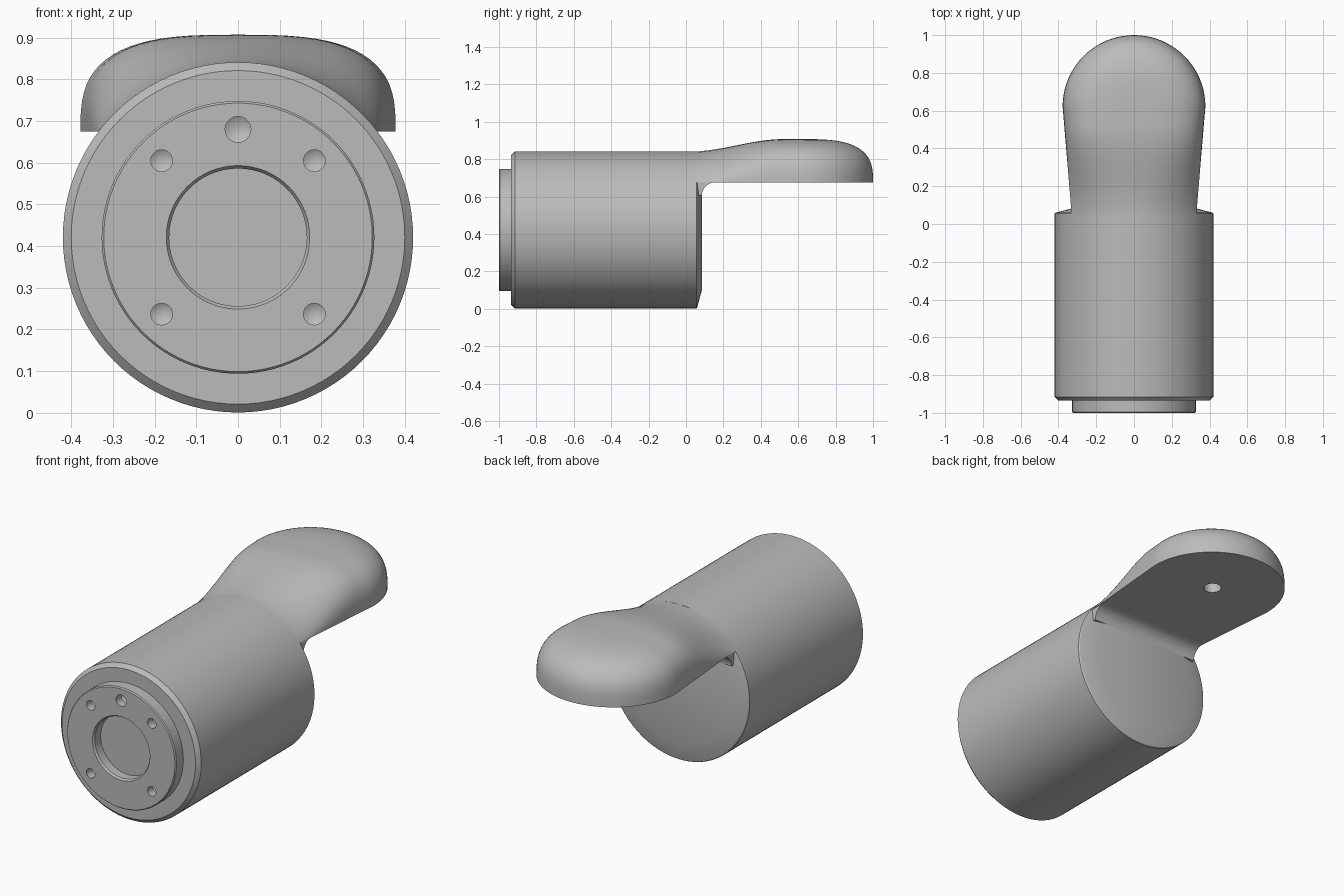
import bpy, bmesh, math
from mathutils import Matrix, Vector

if "Cube" in bpy.data.objects:
    bpy.data.objects.remove(bpy.data.objects["Cube"], do_unlink=True)

AXIS_Z, RADIUS = 0.421, 0.42
BOTTOM, TOP = 0.675, 0.907
PIVOT_Y, END_R = 0.622, 0.378

grey = bpy.data.materials.new("plain grey")
grey.use_nodes = True
colour = (0.5, 0.5, 0.5, 1)
grey.diffuse_color = colour
grey.node_tree.nodes["Principled BSDF"].inputs["Base Color"].default_value = colour


def make_object(name, bm):
    bmesh.ops.remove_doubles(bm, verts=bm.verts, dist=1e-5)
    bmesh.ops.recalc_face_normals(bm, faces=bm.faces)
    mesh = bpy.data.meshes.new(name)
    bm.to_mesh(mesh)
    bm.free()
    mesh.materials.append(grey)
    obj = bpy.data.objects.new(name, mesh)
    bpy.context.collection.objects.link(obj)
    return obj


def activate(obj):
    bpy.ops.object.select_all(action='DESELECT')
    obj.select_set(True)
    bpy.context.view_layer.objects.active = obj


def lathe(bm, profile, matrix, steps):
    """Spin (radius, height) points about local z, then place them."""
    verts = [bm.verts.new((r, 0, h)) for r, h in profile]
    edges = [bm.edges.new(pair) for pair in zip(verts, verts[1:])]
    result = bmesh.ops.spin(bm, geom=verts + edges, cent=(0, 0, 0), axis=(0, 0, 1),
                            angle=math.tau, steps=steps)
    new = set(verts) | {v for f in bm.faces for v in f.verts if not f.tag}
    bmesh.ops.transform(bm, matrix=matrix, verts=list(new))
    for f in bm.faces:
        f.tag = True


def cut(target, cutter):
    mod = target.modifiers.new("holes", 'BOOLEAN')
    mod.operation, mod.solver, mod.object = 'DIFFERENCE', 'EXACT', cutter
    activate(target)
    bpy.ops.object.modifier_apply(modifier=mod.name)
    bpy.data.objects.remove(cutter, do_unlink=True)


def smooth(t):
    t = min(max(t, 0), 1)
    return t * t * (3 - 2 * t)


# Cylindrical body with front spigot, shallow bore and chamfered ends
along_y = Matrix.Rotation(-math.pi / 2, 4, 'X')
bm = bmesh.new()
lathe(bm, [(0, -0.94), (0.165, -0.94), (0.165, -0.99), (0.172, -1),
           (0.322, -1), (0.327, -0.994), (0.327, -0.935), (0.4, -0.935),
           (RADIUS, -0.915), (RADIUS, 0.055), (0.415, 0.06),
           (0.32, 0.085), (0, 0.085)],
      Matrix.Translation((0, 0, AXIS_Z)) @ along_y, 96)
body = make_object("cylinder_body", bm)

# Drilled holes in the front face
bm = bmesh.new()
holes = [(0, 0.68, 0.031)] + [(sx * 0.183, AXIS_Z + sz * 0.184, 0.026)
                              for sx in (-1, 1) for sz in (-1, 1)]
for x, z, r in holes:
    lathe(bm, [(0, -0.02), (r, -0.02), (r, 0.045), (0, 0.045 + r * 0.6)],
          Matrix.Translation((x, -1, z)) @ along_y, 24)
cut(body, make_object("hole_cutter", bm))


# Lever: ribs run from the spine to the rim, fanning round the far end
def rib(bm, y, angle, points=18):
    width = 0.334 + (END_R - 0.334) * min(max((y - 0.1) / (PIVOT_Y - 0.1), 0), 1)
    blend = smooth((y - 0.02) / 0.5)
    verts = []
    for i in range(points + 1):
        a = math.pi / 2 * i / points
        across = width * math.sin(a) ** (2 / 3)
        dome = BOTTOM + (TOP - BOTTOM) * max(math.cos(a), 0) ** (2 / 3)
        arc = AXIS_Z + math.sqrt((RADIUS - 0.001) ** 2 - across ** 2)
        z = BOTTOM if i == points else max(BOTTOM, arc + (dome - arc) * blend)
        verts.append(bm.verts.new((across * math.cos(angle),
                                   y + across * math.sin(angle), z)))
    return verts


bm = bmesh.new()
START, SIDE, FAN = -0.03, 26, 40
stations = [START + (PIVOT_Y - START) * i / SIDE for i in range(SIDE)]
ribs = [rib(bm, y, 0) for y in stations]
ribs += [rib(bm, PIVOT_Y, math.pi * i / FAN) for i in range(FAN + 1)]
ribs += [rib(bm, y, math.pi) for y in reversed(stations)]
for a, b in zip(ribs, ribs[1:]):
    for i in range(len(a) - 1):
        bm.faces.new((a[i], a[i + 1], b[i + 1], b[i]))
bm.faces.new([r[-1] for r in ribs])
bm.faces.new(ribs[0][::-1] + ribs[-1][1:])
lever = make_object("lever", bm)

# Blind round hole under the lever
bm = bmesh.new()
lathe(bm, [(0, -0.05), (0.045, -0.05), (0.045, 0.12), (0, 0.12)],
      Matrix.Translation((0, PIVOT_Y + 0.008, BOTTOM)), 32)
cut(lever, make_object("pivot_cutter", bm))

# Concave fillet joining the lever's underside to the body's back face
bm = bmesh.new()
FILLET, HALF = 0.07, 0.332
outline = [(0.02, BOTTOM + 0.003), (0.02, BOTTOM - FILLET)]
for i in range(11):
    a = math.pi / 2 * i / 10
    outline.append((0.085 + FILLET * (1 - math.cos(a)),
                    BOTTOM - FILLET * (1 - math.sin(a))))
outline.append((0.085 + FILLET, BOTTOM + 0.003))
face = bm.faces.new([bm.verts.new((-HALF, y, z)) for y, z in outline])
side = bmesh.ops.extrude_face_region(bm, geom=[face])["geom"]
bmesh.ops.translate(bm, vec=Vector((2 * HALF, 0, 0)),
                    verts=[v for v in side if isinstance(v, bmesh.types.BMVert)])
fillet = make_object("neck_fillet", bm)

for obj in (body, lever, fillet):
    activate(obj)
    bpy.ops.object.shade_smooth_by_angle(angle=math.radians(30))
